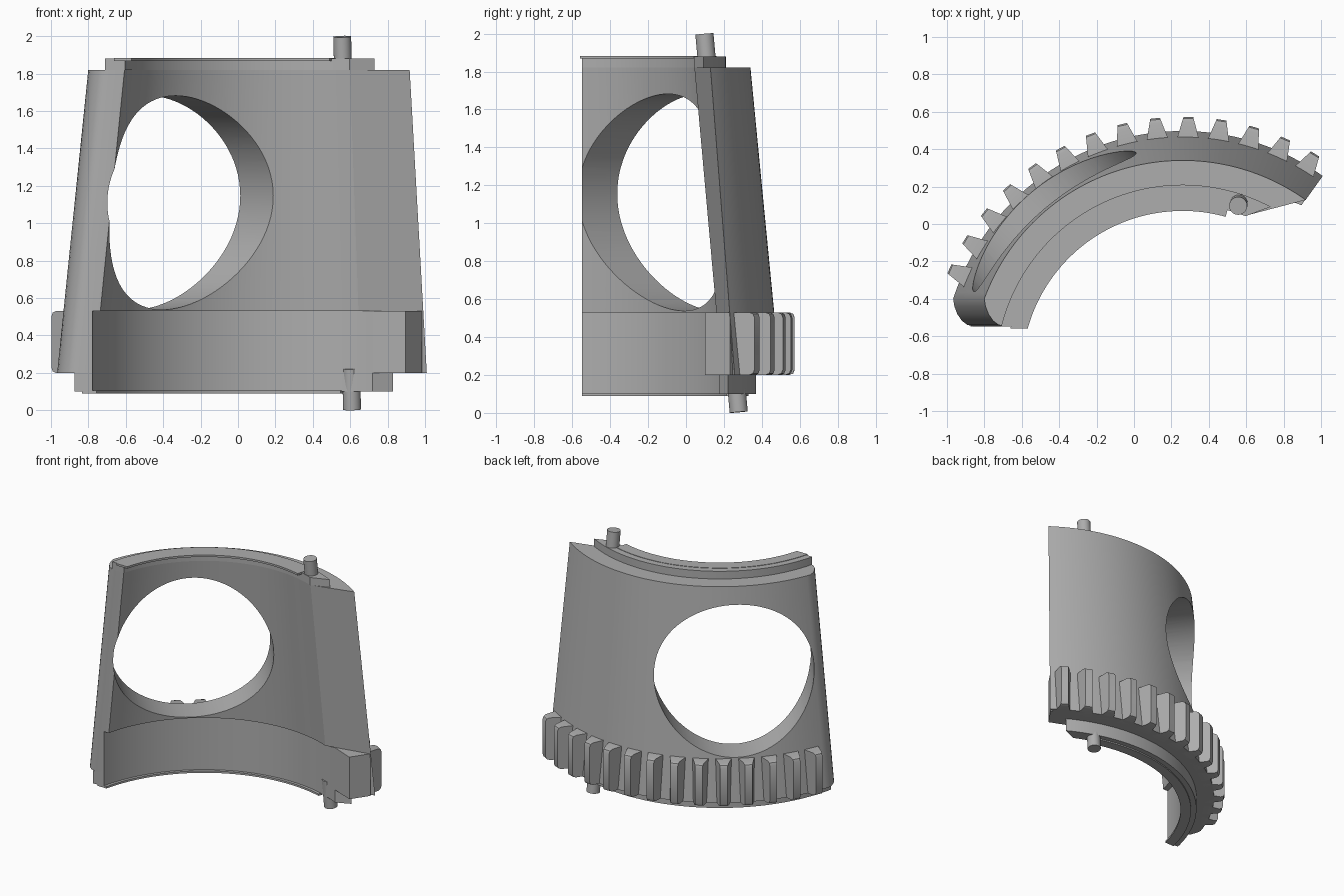
import bpy, bmesh
from math import sin, cos, asin, degrees, radians, pi
from mathutils import Vector, Matrix

if "Cube" in bpy.data.objects:
    bpy.data.objects.remove(bpy.data.objects["Cube"], do_unlink=True)

CX, CY = 0.26, -0.79        # axis of the cone
SLOPE = 0.097               # radius gained per unit downwards
TOP, SHELF, FOOT = 1.82, 0.53, 0.2
END_Y = -0.548              # flat plane of the left end

grey = bpy.data.materials.new("plain grey")
grey.use_nodes = True
grey.diffuse_color = (0.42, 0.42, 0.42, 1)
grey.node_tree.nodes["Principled BSDF"].inputs["Base Color"].default_value = (0.42, 0.42, 0.42, 1)


def make(name, bm):
    bmesh.ops.remove_doubles(bm, verts=bm.verts, dist=1e-5)
    bmesh.ops.recalc_face_normals(bm, faces=bm.faces)
    mesh = bpy.data.meshes.new(name)
    bm.to_mesh(mesh)
    bm.free()
    mesh.materials.append(grey)
    obj = bpy.data.objects.new(name, mesh)
    bpy.context.collection.objects.link(obj)
    return obj


def smooth(obj):
    bpy.ops.object.select_all(action="DESELECT")
    obj.select_set(True)
    bpy.context.view_layer.objects.active = obj
    bpy.ops.object.shade_smooth_by_angle(angle=radians(30))


def loft(bm, rings):
    loops = [[bm.verts.new(p) for p in ring] for ring in rings]
    n = len(loops[0])
    for a, b in zip(loops, loops[1:]):
        for i in range(n):
            j = (i + 1) % n
            bm.faces.new((a[i], a[j], b[j], b[i]))
    bm.faces.new(loops[0])
    bm.faces.new(loops[-1])


def arc(r, a0, a1, z, n=64):
    angles = [radians(a0 + (a1 - a0) * i / n) for i in range(n + 1)]
    return [(CX + r * cos(a), CY + r * sin(a), z) for a in angles]


def angle_at_y(r, y):
    return 180 - degrees(asin((y - CY) / r))


# Conical shell with a rounded left end and a slanted right end
def shell_ring(z, inner=None, right=68):
    d = SLOPE * (TOP - z)
    ro, ri = 1.13 + d, inner or 0.9 + d
    ring = arc(ro, 54.4, angle_at_y(ro, -0.4), z)
    corner = [(-0.794, -0.44), (-0.778, -0.482), (-0.754, -0.517), (-0.725, -0.539), (-0.69, END_Y)]
    ring += [(x - d * 1.06, y, z) for x, y in corner]
    return ring + arc(ri, angle_at_y(ri, END_Y), right, z)


bm = bmesh.new()
loft(bm, [shell_ring(TOP), shell_ring(SHELF), shell_ring(SHELF, 1.067, 64.5),
          shell_ring(FOOT, 1.067, 64.5)])
shell = make("shell", bm)

# Round window bored through the shell
a = radians(130.5)
out = Vector((cos(a), sin(a), 0))
bm = bmesh.new()
bmesh.ops.create_cone(bm, cap_ends=True, segments=96, radius1=0.572, radius2=0.572, depth=1.2,
                      matrix=Matrix.Translation(Vector((CX, CY, 1.11)) + out)
                      @ out.to_track_quat("Z", "Y").to_matrix().to_4x4())
cutter = make("window_cutter", bm)
cutter.hide_render = True
mod = shell.modifiers.new("window", "BOOLEAN")
mod.operation, mod.solver, mod.object = "DIFFERENCE", "EXACT", cutter
bpy.context.view_layer.objects.active = shell
bpy.ops.object.modifier_apply(modifier=mod.name)
bpy.data.objects.remove(cutter, do_unlink=True)
smooth(shell)


# Lips and thin flanges on the rims
def rim(name, z0, z1, ri, ro, right_in, right_out, y):
    bm = bmesh.new()
    loft(bm, [arc(ro, right_out, angle_at_y(ro, y), z) + arc(ri, angle_at_y(ri, y), right_in, z)
              for z in (z0, z1)])
    smooth(make(name, bm))


rim("top_lip", TOP, 1.88, 0.897, 1.0, 68, 61.9, END_Y)
rim("top_flange", 1.868, 1.883, 0.86, 0.95, 74.5, 74.5, -0.56)
rim("bottom_lip", 0.1, FOOT, 1.067, 1.16, 64.5, 60.6, END_Y)
rim("bottom_flange", 0.09, 0.105, 1.045, 1.12, 74, 74, END_Y)

# Gear teeth with rounded tips
PROFILE = [(1.2, 0.2), (1.335, 0.2), (1.355, 0.208), (1.363, 0.228),
           (1.363, 0.502), (1.355, 0.522), (1.335, 0.53), (1.2, 0.53)]
bm = bmesh.new()
for k in range(-4, 10):
    a = radians(88.7 + 7.5 * k)
    sides = []
    for s in (-1, 1):
        side = []
        for r, z in PROFILE:
            w = s * (0.026 + (1.363 - r) * 0.28)
            side.append((CX + r * cos(a) - w * sin(a), CY + r * sin(a) + w * cos(a), z))
        sides.append(side)
    loft(bm, sides)
smooth(make("gear_teeth", bm))

# Block closing the right end of the gear band
block = [(0.72, 0.172), (0.895, 0.1), (0.985, 0.232), (0.92, 0.28), (0.8, 0.3)]
bm = bmesh.new()
loft(bm, [[(x, y, z) for x, y in block] for z in (FOOT, SHELF)])
make("gear_end_block", bm)

# Locating pins, leaning with the cone
pin_top, pin_bottom = Vector((0.557, 0.097, 1.998)), Vector((0.61, 0.278, 0.004))
lean = pin_top - pin_bottom
for name, start, end in (("top_pin", 0.88, 1), ("bottom_pin", 0, 0.11)):
    bm = bmesh.new()
    bmesh.ops.create_cone(bm, cap_ends=True, segments=32, radius1=0.048, radius2=0.048,
                          depth=lean.length * (end - start),
                          matrix=Matrix.Translation(pin_bottom + lean * (start + end) / 2)
                          @ lean.to_track_quat("Z", "Y").to_matrix().to_4x4())
    smooth(make(name, bm))
